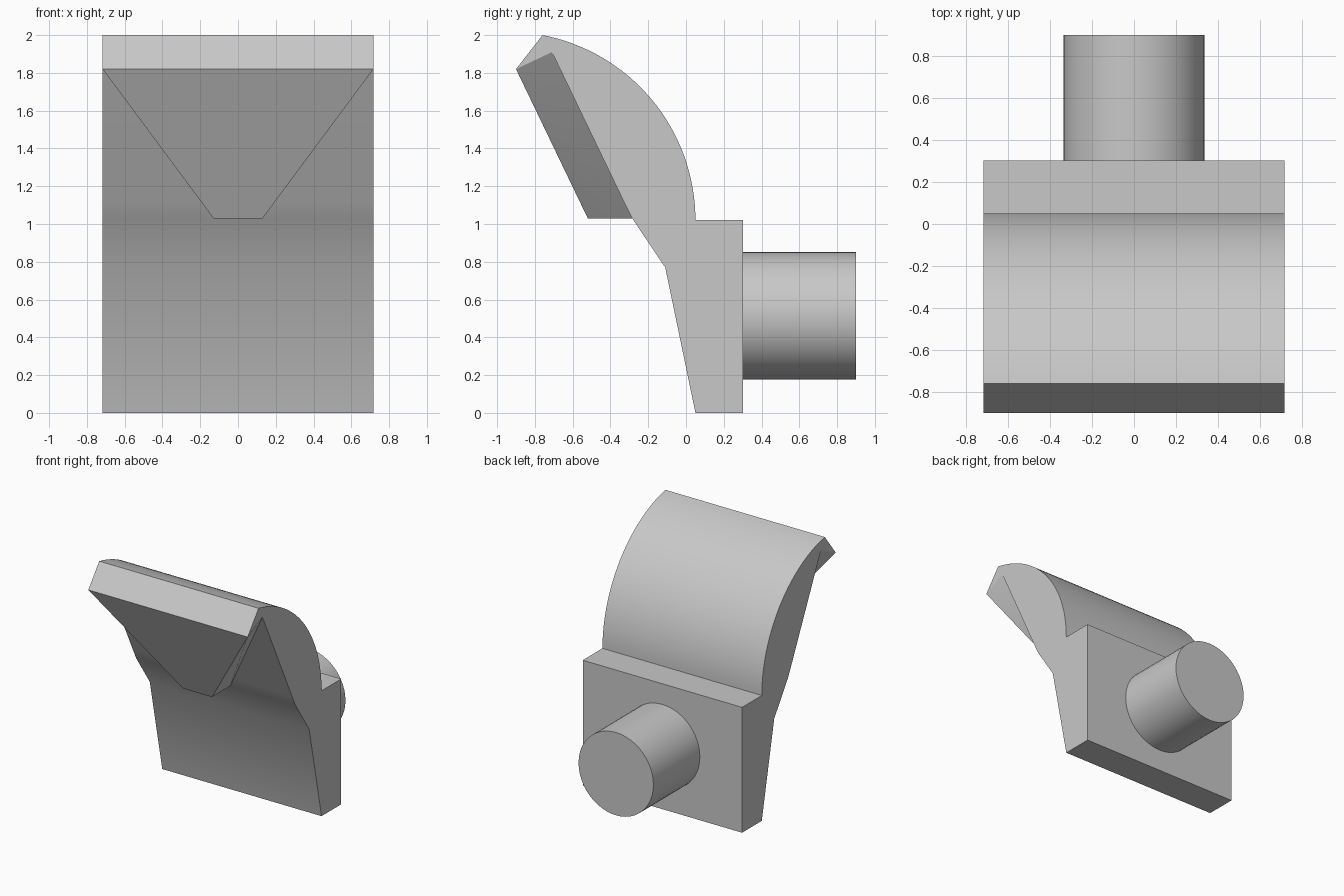
import bpy, bmesh, math
from mathutils import Matrix

if "Cube" in bpy.data.objects:
    bpy.data.objects.remove(bpy.data.objects["Cube"], do_unlink=True)

HALF = 0.717  # half width of the bracket

grey = bpy.data.materials.new("plain_grey")
grey.use_nodes = True
colour = (0.58, 0.58, 0.58, 1)
grey.diffuse_color = colour
grey.node_tree.nodes["Principled BSDF"].inputs["Base Color"].default_value = colour


def finish(bm, name):
    bmesh.ops.recalc_face_normals(bm, faces=bm.faces)
    mesh = bpy.data.meshes.new(name)
    bm.to_mesh(mesh)
    bm.free()
    mesh.materials.append(grey)
    obj = bpy.data.objects.new(name, mesh)
    bpy.context.collection.objects.link(obj)
    bpy.ops.object.select_all(action='DESELECT')
    obj.select_set(True)
    bpy.context.view_layer.objects.active = obj
    bpy.ops.object.shade_smooth_by_angle(angle=math.radians(30))
    return obj


# Body: side profile with a curved back, extruded across the width
radius, cy, cz, steps = 0.998, -0.948, 1.02, 32
sweep = math.radians(79.1)
arc = [(cy + radius * math.cos(sweep * i / steps),
        cz + radius * math.sin(sweep * i / steps)) for i in range(steps + 1)]
profile = [(0.05, 0), (0.303, 0), (0.303, 1.02)] + arc + [
    (-0.9, 1.82), (-0.71, 1.91), (-0.33, 1.12), (-0.285, 1.03), (-0.11, 0.77)]
bm = bmesh.new()
side = bm.faces.new([bm.verts.new((-HALF, y, z)) for y, z in profile])
new = bmesh.ops.extrude_face_region(bm, geom=[side])["geom"]
bmesh.ops.translate(bm, vec=(2 * HALF, 0, 0),
                    verts=[v for v in new if isinstance(v, bmesh.types.BMVert)])
finish(bm, "curved_body")

# Front pad: tapered slab, wide at the top, with a level underside
bm = bmesh.new()
for s in (-1, 1):
    for x, y, z in ((HALF, -0.9, 1.82), (HALF, -0.71, 1.91), (0.13, -0.33, 1.12),
                    (0.13, -0.52, 1.03), (0.13, -0.285, 1.03)):
        bm.verts.new((s * x, y, z))
bmesh.ops.convex_hull(bm, input=bm.verts)
bmesh.ops.dissolve_limit(bm, angle_limit=math.radians(2), verts=bm.verts, edges=bm.edges)
finish(bm, "front_pad")

# Round peg on the back
bm = bmesh.new()
bmesh.ops.create_cone(bm, cap_ends=True, segments=48, radius1=0.337, radius2=0.337,
                      depth=0.6,
                      matrix=Matrix.Translation((0, 0.6, 0.515)) @ Matrix.Rotation(math.pi / 2, 4, 'X'))
finish(bm, "back_peg")
